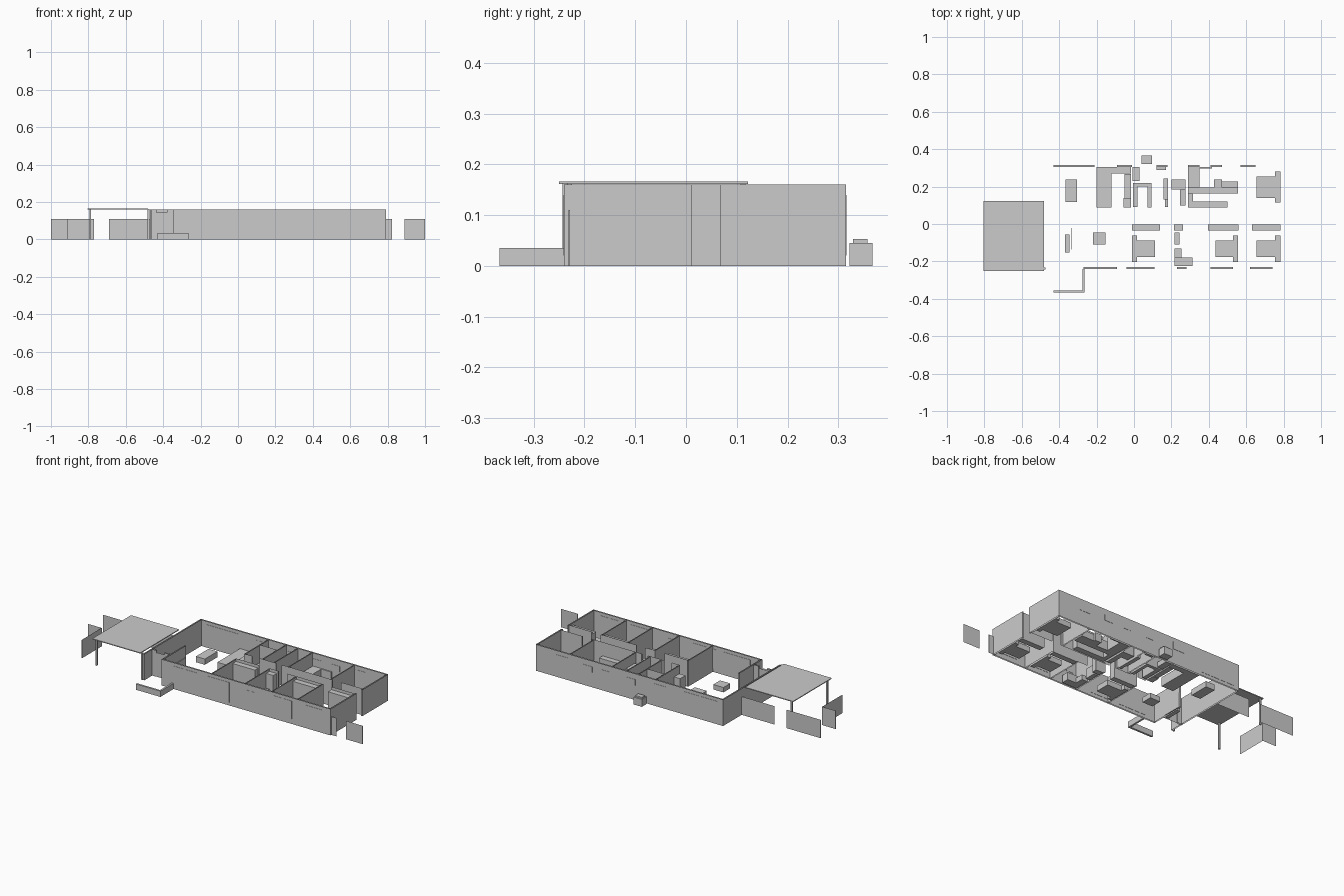
import bpy, bmesh

def box(name, x0, x1, y0, y1, z0, z1, caps=True):
    """Axis-aligned box; caps=False leaves the top and bottom open."""
    bm = bmesh.new()
    bmesh.ops.create_cube(bm, size=1)
    for v in bm.verts:
        v.co.x = x1 if v.co.x > 0 else x0
        v.co.y = y1 if v.co.y > 0 else y0
        v.co.z = z1 if v.co.z > 0 else z0
    if not caps:
        bm.normal_update()
        ends = [f for f in bm.faces if abs(f.normal.z) > 0.5]
        bmesh.ops.delete(bm, geom=ends, context='FACES_ONLY')
    me = bpy.data.meshes.new(name)
    bm.to_mesh(me)
    bm.free()
    ob = bpy.data.objects.new(name, me)
    bpy.context.collection.objects.link(ob)
    return ob

H, T = 0.16, 0.008
X0, X1, Y0, Y1 = -0.47, 0.79, -0.24, 0.315

def wall_x(name, x0, x1, y, t=T, h=H, z0=0):
    return box(name, x0, x1, y - t / 2, y + t / 2, z0, h, False)

def wall_y(name, x, y0, y1, t=T, h=H, z0=0):
    return box(name, x - t / 2, x + t / 2, y0, y1, z0, h, False)

# Outer walls, with porch recess at front left and hall opening on the right
h = T / 2
wall_x("front_wall", -0.345, X1, Y0 + h)
wall_x("back_wall", X0, X1, Y1 - h)
wall_y("left_wall", X0 + h, Y0, Y1)
wall_y("right_wall_front", X1 - h, Y0, 0.012)
wall_y("right_wall_back", X1 - h, 0.067, Y1)
wall_y("porch_side_wall", -0.341, Y0, -0.02)
wall_x("entry_wall_left", X0, -0.435, -0.16)
wall_x("entry_wall_right", -0.38, -0.345, -0.16)
box("entry_door", -0.435, -0.38, -0.162, -0.158, 0, 0.145, False)

# Inner walls around the corridor
IT, IH = 0.006, 0.158
for i, (a, b) in enumerate([(-0.015, 0.14), (0.205, 0.27), (0.33, 0.57), (0.63, 0.79)]):
    wall_x(f"corridor_wall_front_{i}", a, b, 0.003, IT, IH)
for i, (a, b) in enumerate([(-0.015, 0.04), (0.09, 0.2), (0.24, 0.58), (0.64, 0.79)]):
    wall_x(f"corridor_wall_back_{i}", a, b, 0.08, IT, IH)
for i, x in enumerate([-0.015, 0.21, 0.39, 0.565]):
    wall_y(f"front_partition_{i}", x, Y0, 0.003, IT, IH)
for i, x in enumerate([-0.012, 0.107, 0.185, 0.282, 0.565]):
    wall_y(f"back_partition_{i}", x, 0.08, Y1, IT, IH)
wall_x("bathroom_wall", -0.012, 0.107, 0.224, IT, IH)

# Windows: thin panels standing slightly proud of the walls
D = 0.0015
for i, (a, b, z0, z1) in enumerate([(-0.27, -0.09, 0.02, 0.14), (-0.04, 0.11, 0.02, 0.14),
        (0.23, 0.28, 0.09, 0.125), (0.41, 0.53, 0.03, 0.14), (0.62, 0.74, 0.03, 0.14)]):
    box(f"front_window_{i}", a, b, Y0 - D, Y0 + T + D, z0, z1)
for i, (a, b, z0, z1) in enumerate([(-0.43, -0.21, 0.02, 0.14), (-0.09, -0.01, 0.09, 0.135),
        (0.12, 0.18, 0.09, 0.125), (0.29, 0.35, 0.09, 0.125),
        (0.41, 0.47, 0.09, 0.125), (0.57, 0.65, 0.09, 0.135)]):
    box(f"back_window_{i}", a, b, Y1 - T - D, Y1 + D, z0, z1)

# Carport
box("carport_roof", -0.805, -0.482, -0.25, 0.122, 0.161, 0.166)
for i, (x, y) in enumerate([(-0.79, -0.23), (-0.478, -0.238), (-0.79, 0.112)]):
    box(f"carport_post_{i}", x - 0.005, x + 0.005, y - 0.005, y + 0.005, 0, 0.163)

# Garden fence panels
F = 0.11
wall_x("fence_back_inner", -0.69, -0.47, 0.135, 0.003, F)
wall_x("fence_back_outer", -1.0, -0.77, 0.135, 0.003, F)
wall_x("fence_side", -1.0, -0.91, -0.01, 0.003, F)
wall_y("fence_return", -0.91, -0.2, -0.01, 0.003, F)
wall_x("fence_right_inner", 0.79, 0.823, -0.23, 0.003, F)
wall_x("fence_right_outer", 0.89, 1.0, -0.23, 0.003, F)

# Low garden wall by the porch
box("garden_wall_front", -0.43, -0.265, -0.367, -0.355, 0, 0.035)
box("garden_wall_return", -0.276, -0.265, -0.355, -0.24, 0, 0.035)

# Outdoor unit
box("outdoor_unit", 0.04, 0.096, 0.322, 0.367, 0, 0.045)
box("outdoor_unit_top", 0.045, 0.091, 0.329, 0.358, 0.045, 0.053)

# Beds and headboards
for i, (a, b, hx0, hx1, y) in enumerate([(0.015, 0.112, -0.01, 0.015, -0.132),
        (0.435, 0.53, 0.53, 0.557, -0.132), (0.655, 0.755, 0.755, 0.782, -0.132)]):
    box(f"bed_{i}", a, b, y - 0.045, y + 0.045, 0, 0.032)
    box(f"headboard_{i}", hx0, hx1, y - 0.07, y + 0.07, 0, 0.03)
    for j, py in enumerate((y - 0.02, y + 0.02)):
        box(f"pillow_{i}_{j}", min(hx0, a + 0.01) if i == 0 else b - 0.015,
            a + 0.005 if i == 0 else b + 0.01, py - 0.014, py + 0.014, 0.032, 0.038)
box("main_bed", 0.655, 0.755, 0.14, 0.253, 0, 0.032)
box("main_headboard", 0.755, 0.782, 0.115, 0.28, 0, 0.03)

# Closets along the corridor
for i, (a, b) in enumerate([(-0.01, 0.138), (0.215, 0.262), (0.395, 0.558), (0.63, 0.783)]):
    box(f"closet_{i}", a, b, -0.036, -0.003, 0, 0.145)

# Cabinets, tables and fittings: x0, x1, y0, y1, height
fittings = {
    "low_table": (-0.365, -0.305, 0.117, 0.237, 0.035),
    "shoe_cabinet": (-0.37, -0.346, -0.152, -0.056, 0.06),
    "wall_screen": (-0.338, -0.333, -0.135, -0.022, 0.09),
    "side_table": (-0.22, -0.152, -0.11, -0.045, 0.03),
    "kitchen_counter": (-0.2, -0.12, 0.087, 0.305, 0.055),
    "kitchen_counter_back": (-0.12, -0.015, 0.27, 0.305, 0.055),
    "kitchen_cupboard": (-0.05, -0.017, 0.14, 0.268, 0.055),
    "fridge": (-0.057, -0.017, 0.087, 0.138, 0.11),
    "bath_bench": (-0.008, 0.03, 0.23, 0.305, 0.03),
    "vanity_back": (-0.005, 0.093, 0.2, 0.22, 0.055),
    "vanity_left": (-0.005, 0.018, 0.092, 0.2, 0.055),
    "vanity_right": (0.073, 0.093, 0.087, 0.2, 0.055),
    "toilet_tank": (0.12, 0.17, 0.289, 0.305, 0.05),
    "washroom_shelf": (0.158, 0.183, 0.13, 0.243, 0.055),
    "washroom_stool": (0.165, 0.183, 0.092, 0.13, 0.03),
    "laundry_counter": (0.2, 0.275, 0.185, 0.237, 0.055),
    "laundry_shelf": (0.245, 0.275, 0.1, 0.185, 0.1),
    "store_shelf_left": (0.29, 0.35, 0.195, 0.305, 0.08),
    "store_shelf_back": (0.35, 0.418, 0.298, 0.305, 0.08),
    "store_counter": (0.29, 0.555, 0.163, 0.195, 0.055),
    "store_cabinet": (0.427, 0.47, 0.195, 0.237, 0.05),
    "store_cabinet_low": (0.47, 0.555, 0.195, 0.228, 0.04),
    "wardrobe_left": (0.29, 0.315, 0.087, 0.163, 0.08),
    "wardrobe_front": (0.315, 0.5, 0.087, 0.12, 0.08),
    "study_shelf": (0.217, 0.243, -0.11, -0.045, 0.06),
    "study_seat": (0.217, 0.255, -0.18, -0.13, 0.03),
    "study_desk": (0.217, 0.313, -0.225, -0.18, 0.045),
}
for name, (a, b, c, d, top) in fittings.items():
    box(name, a, b, c, d, 0, top)
